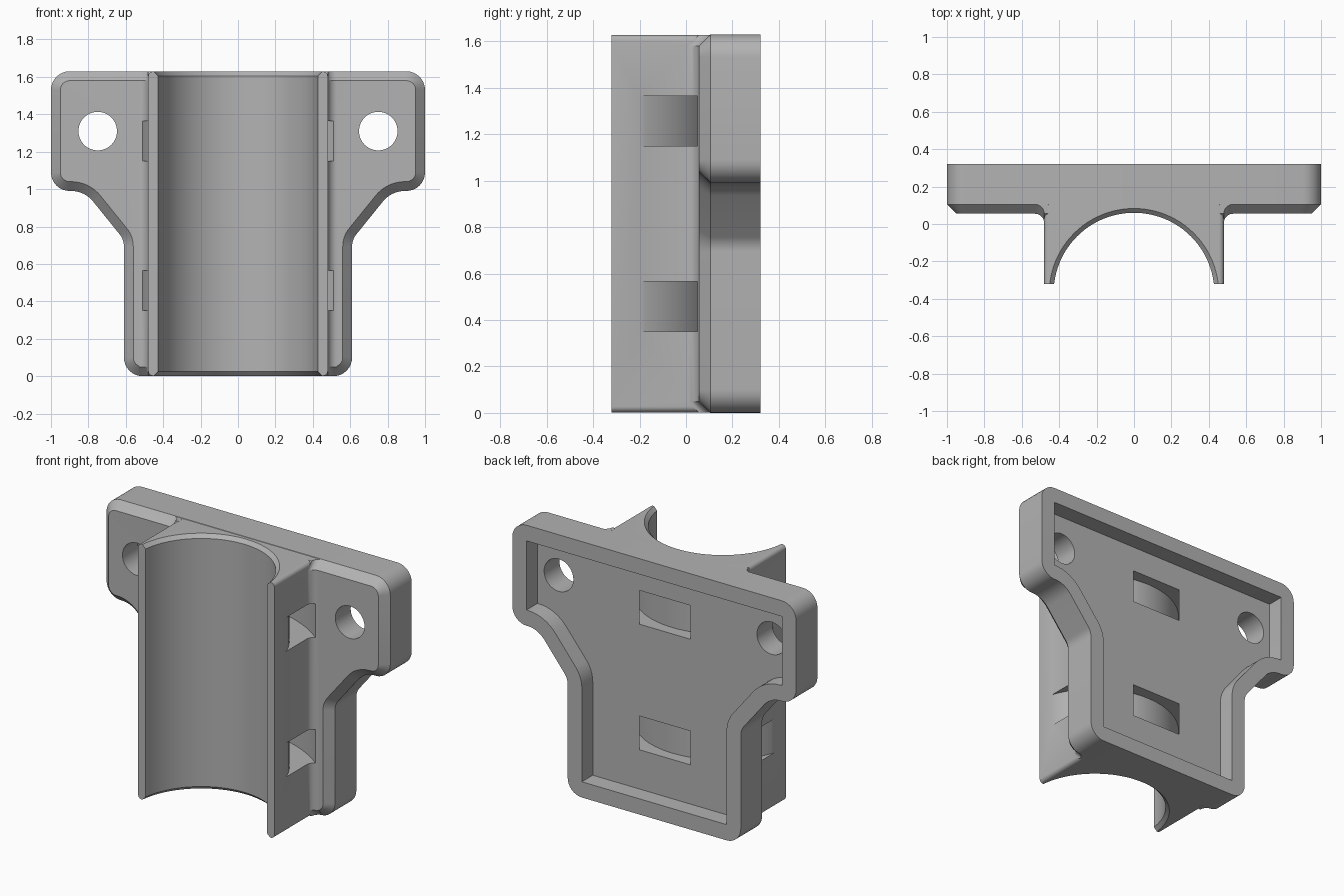
import bpy, bmesh
from math import sin, cos, pi, tan, acos
from mathutils import Vector

if "Cube" in bpy.data.objects:
    bpy.data.objects.remove(bpy.data.objects["Cube"])

HEIGHT, BACK, FACE, FRONT = 1.63, 0.32, 0.055, -0.32
CHAMFER, RIM, FLOOR = 0.05, 0.1, 0.21
BORE_Y, BORE_R, HALF = -0.37, 0.43, 0.48

grey = bpy.data.materials.new("Light grey plastic")
grey.use_nodes = True
colour = (0.45, 0.45, 0.45, 1)
grey.diffuse_color = colour
grey.node_tree.nodes["Principled BSDF"].inputs["Base Color"].default_value = colour


def loft(name, rings):
    """Closed solid through equally long rings of 3D points."""
    bm = bmesh.new()
    loops = [[bm.verts.new(p) for p in ring] for ring in rings]
    n = len(loops[0])
    for a, b in zip(loops, loops[1:]):
        for i in range(n):
            j = (i + 1) % n
            bm.faces.new((a[i], a[j], b[j], b[i]))
    bm.faces.new(loops[0])
    bm.faces.new(loops[-1])
    bmesh.ops.recalc_face_normals(bm, faces=bm.faces)
    mesh = bpy.data.meshes.new(name)
    bm.to_mesh(mesh)
    bm.free()
    mesh.materials.append(grey)
    ob = bpy.data.objects.new(name, mesh)
    bpy.context.collection.objects.link(ob)
    return ob


def arc(cx, cy, r, start, end, n):
    return [(cx + r * cos(start + (end - start) * i / n),
             cy + r * sin(start + (end - start) * i / n)) for i in range(n + 1)]


def outline(corners, inset, steps=8):
    """Counter-clockwise corners (x, z, radius), inset and rounded."""
    pts, n = [], len(corners)
    for i, (x, z, r) in enumerate(corners):
        p = Vector((x, z))
        d0 = (p - Vector(corners[i - 1][:2])).normalized()
        d1 = (Vector(corners[(i + 1) % n][:2]) - p).normalized()
        turn = acos(max(-1, min(1, d0.dot(d1))))
        side = 1 if d0.x * d1.y - d0.y * d1.x > 0 else -1
        n0, n1 = Vector((-d0.y, d0.x)), Vector((-d1.y, d1.x))
        p = p + (n0 + n1) * inset / (1 + n0.dot(n1))
        r = max(r - side * inset, 0.002)
        centre = p - d0 * r * tan(turn / 2) + n0 * side * r
        for k in range(steps + 1):
            a = side * turn * k / steps
            v = -n0 * side * r
            pts.append((centre.x + v.x * cos(a) - v.y * sin(a),
                        centre.y + v.x * sin(a) + v.y * cos(a)))
    return pts


def at_y(pts, y):
    return [(x, y, z) for x, z in pts]


def at_z(pts, z, dy=0):
    return [(x, y + dy, z) for x, y in pts]


def combine(target, tool, operation):
    mod = target.modifiers.new("Cut", "BOOLEAN")
    mod.operation, mod.object, mod.solver = operation, tool, "EXACT"
    bpy.context.view_layer.objects.active = target
    bpy.ops.object.modifier_apply(modifier=mod.name)
    bpy.data.objects.remove(tool)


# Flanged back plate with a chamfered front edge
right_side = [(0.61, 0, 0.1), (0.61, 0.73, 0.1), (0.82, 0.99, 0.15),
              (1, 0.99, 0.1), (1, HEIGHT, 0.1)]
corners = right_side + [(-x, z, r) for x, z, r in reversed(right_side)]
bracket = loft("clamp_bracket", [at_y(outline(corners, CHAMFER), FACE),
                                 at_y(outline(corners, 0), FACE + CHAMFER),
                                 at_y(outline(corners, 0), BACK)])

# Saddle block in front of the plate
low, high = 0.002, HEIGHT - 0.002
block = [(HALF, low, 0.025), (HALF, high, 0.025), (-HALF, high, 0.025), (-HALF, low, 0.025)]
saddle = loft("saddle_block", [at_y(outline(block, 0), y) for y in (FRONT, 0.15)])
combine(bracket, saddle, "UNION")

# Concave fillets between block and plate, following the chamfer at both ends
for s in (-1, 1):
    section = arc(HALF + 0.05, FACE - 0.05, 0.05, pi, pi / 2, 8)
    section += [(HALF + 0.05, 0.1), (HALF - 0.02, 0.1), (HALF - 0.02, FACE - 0.05)]
    section = [(s * x, y) for x, y in section]
    fillet = loft("side_fillet", [at_z(section, low, CHAMFER), at_z(section, CHAMFER),
                                  at_z(section, HEIGHT - CHAMFER), at_z(section, high, CHAMFER)])
    combine(bracket, fillet, "UNION")

# Half-round pipe seat, flared at both ends
bore = [(-0.1, 0.125), (0.025, 0), (HEIGHT - 0.025, 0), (HEIGHT + 0.1, 0.125)]
combine(bracket, loft("pipe_bore", [at_z(arc(0, BORE_Y, BORE_R + g, 0, 2 * pi, 96)[:-1], z)
                                    for z, g in bore]), "DIFFERENCE")

# Recess in the back
recess = outline(corners, RIM)
combine(bracket, loft("back_recess", [at_y(recess, FLOOR), at_y(recess, BACK + 0.1)]), "DIFFERENCE")

# Curved strap channels from side to side behind the seat
outer_y, outer_r = -0.585, 0.815
start = acos((BORE_Y - outer_y) / outer_r)
channel = arc(0, BORE_Y, 0.509, 0, pi, 48)
channel += arc(0, outer_y, outer_r, pi / 2 + start, pi / 2 - start, 48)
for z in (0.35, 1.15):
    combine(bracket, loft("strap_channel", [at_z(channel, z), at_z(channel, z + 0.215)]), "DIFFERENCE")

# Screw holes in the ears
for s in (-1, 1):
    ring = arc(s * 0.75, 1.31, 0.103, 0, 2 * pi, 48)[:-1]
    combine(bracket, loft("screw_hole", [at_y(ring, -0.1), at_y(ring, 0.5)]), "DIFFERENCE")

# Smooth curves, sharp edges
bpy.ops.object.select_all(action="DESELECT")
bracket.select_set(True)
bpy.context.view_layer.objects.active = bracket
bpy.ops.object.shade_smooth_by_angle(angle=pi / 7)
